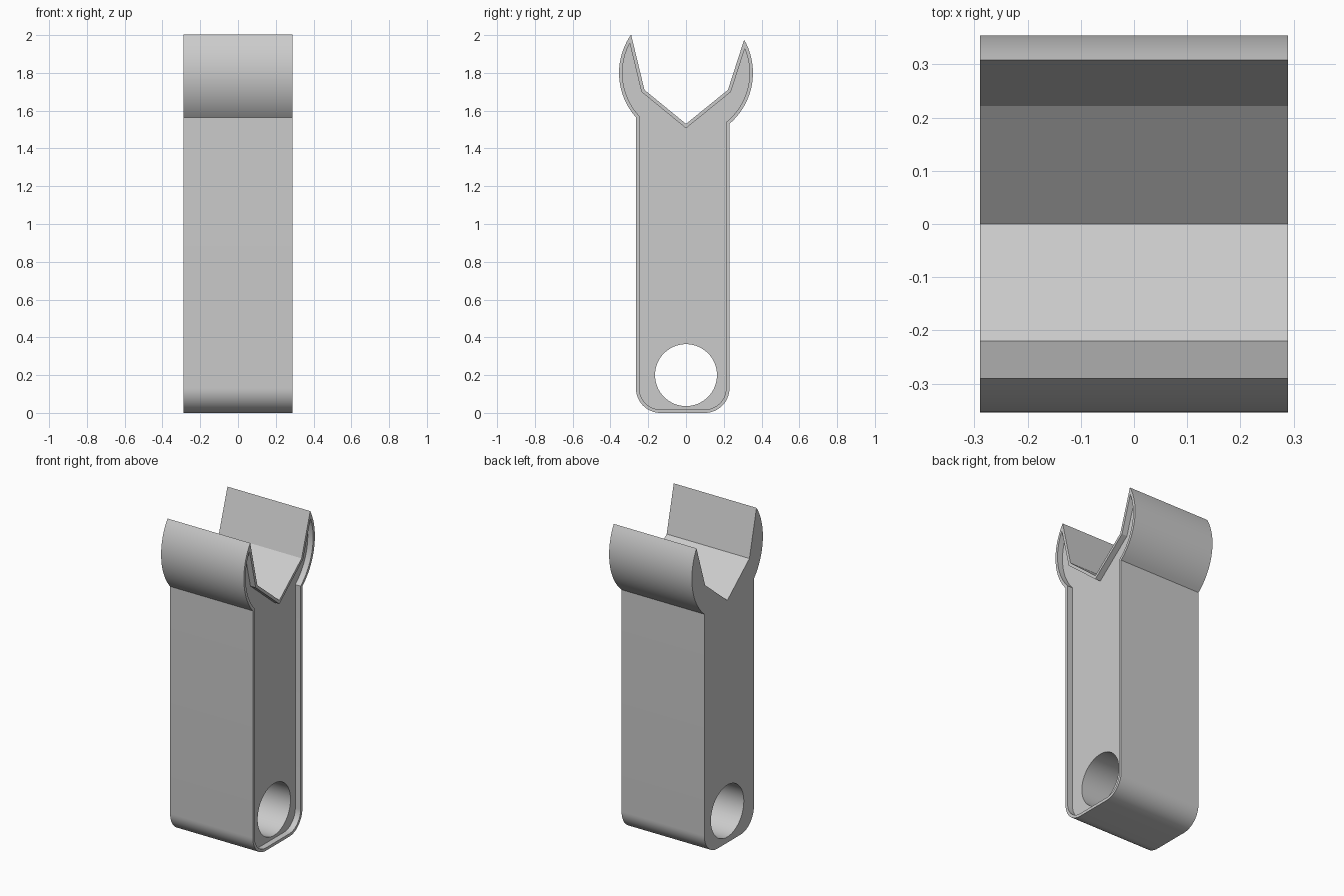
import bpy, bmesh
from math import sin, cos, pi, radians, sqrt, atan2
from mathutils import Vector
from mathutils.geometry import intersect_line_sphere_2d

if "Cube" in bpy.data.objects:
    bpy.data.objects.remove(bpy.data.objects["Cube"])

HALF_WIDTH = 0.289
RIM, RECESS = 0.018, 0.037
JAW_Z, JAW_R = 1.8, 0.3545
FRONT, BACK, CORNER = -0.265, 0.23, 0.13

grey = bpy.data.materials.new("light_grey")
grey.use_nodes = True
grey.diffuse_color = (0.6, 0.6, 0.6, 1)
grey.node_tree.nodes["Principled BSDF"].inputs["Base Color"].default_value = (0.6, 0.6, 0.6, 1)


def arc(cy, cz, r, a0, a1, steps):
    """Points (y, z) along a circular arc."""
    return [Vector((cy + r * cos(a0 + (a1 - a0) * i / steps),
                    cz + r * sin(a0 + (a1 - a0) * i / steps))) for i in range(steps + 1)]


def inset_corner(before, point, after, d):
    """Move a corner sideways by d, keeping both edges parallel."""
    n1, n2 = [Vector((-e.y, e.x)).normalized() for e in (point - before, after - point)]
    return point + (n1 + n2) * d / (1 + n1.dot(n2))


def wrench_profile(d):
    """Counter-clockwise outline of the wrench, shrunk by d."""
    r = JAW_R - d
    # Notch corners, from the back tip to the front tip
    notch = [Vector(p) for p in ((0.307, 1.973), (0.222, 1.71), (0, 1.53),
                                 (-0.22, 1.71), (-0.29, 2.0))]
    mid = [inset_corner(notch[i - 1], notch[i], notch[i + 1], d) for i in (1, 2, 3)]

    def tip(base, direction):
        hits = intersect_line_sphere_2d(base, base + direction, Vector((0, JAW_Z)), r, False)
        return max((h for h in hits if h), key=lambda h: h.y)

    tips = (tip(mid[0], notch[0] - notch[1]), tip(mid[2], notch[4] - notch[3]))
    a_back, a_front = [atan2(t.y - JAW_Z, t.x) for t in tips]
    y0, y1 = FRONT + d, BACK - d
    b_back = atan2(-sqrt(r * r - y1 * y1), y1)
    b_front = atan2(-sqrt(r * r - y0 * y0), y0) + 2 * pi
    c = CORNER - d
    pts = arc(y0 + c, CORNER, c, pi, 1.5 * pi, 14)
    pts += arc(y1 - c, CORNER, c, 1.5 * pi, 2 * pi, 14)
    pts += arc(0, JAW_Z, r, b_back, a_back, 20)
    pts += mid
    pts += arc(0, JAW_Z, r, a_front, b_front, 20)
    return pts


def prism(name, pts, x0, x1):
    """Extrude a (y, z) outline along x."""
    bm = bmesh.new()
    face = bm.faces.new([bm.verts.new((x0, p.x, p.y)) for p in pts])
    out = bmesh.ops.extrude_face_region(bm, geom=[face])
    moved = [v for v in out["geom"] if isinstance(v, bmesh.types.BMVert)]
    bmesh.ops.translate(bm, verts=moved, vec=(x1 - x0, 0, 0))
    bmesh.ops.recalc_face_normals(bm, faces=bm.faces)
    mesh = bpy.data.meshes.new(name)
    bm.to_mesh(mesh)
    bm.free()
    mesh.materials.append(grey)
    obj = bpy.data.objects.new(name, mesh)
    bpy.context.collection.objects.link(obj)
    return obj


# Solid wrench, shallow recess on one side, and hanging hole through the handle
wrench = prism("wrench_body", wrench_profile(0), -HALF_WIDTH, HALF_WIDTH)
cutters = [
    prism("recess_cutter", wrench_profile(RIM), HALF_WIDTH - RECESS, HALF_WIDTH + 0.1),
    prism("hole_cutter", arc(0, 0.2, 0.164, 0, 2 * pi, 64)[:-1], -0.5, 0.5),
]

bpy.ops.object.select_all(action="DESELECT")
bpy.context.view_layer.objects.active = wrench
wrench.select_set(True)
for cutter in cutters:
    cutter.hide_render = True
    cut = wrench.modifiers.new(cutter.name, "BOOLEAN")
    cut.operation = "DIFFERENCE"
    cut.solver = "EXACT"
    cut.object = cutter
    bpy.ops.object.modifier_apply(modifier=cut.name)
    bpy.data.objects.remove(cutter)

bpy.ops.object.shade_smooth_by_angle(angle=radians(30))
